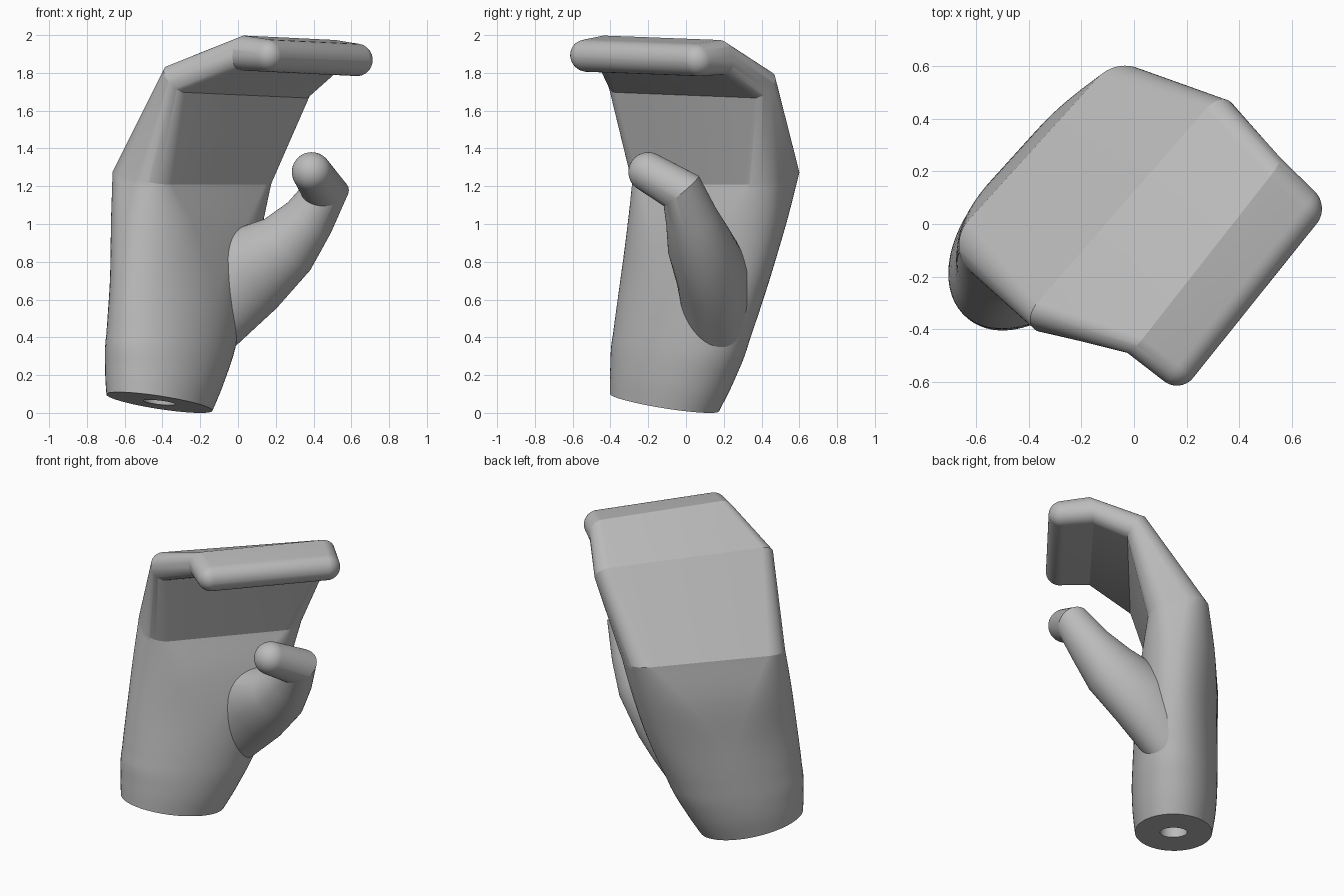
import bpy, bmesh
from math import sin, cos, pi, radians, copysign
from mathutils import Vector

cube = bpy.data.objects.get("Cube")
if cube:
    bpy.data.objects.remove(cube)

mat = bpy.data.materials.new("plain grey")
mat.use_nodes = True
GREY = (0.5, 0.5, 0.5, 1)
mat.diffuse_color = GREY
mat.node_tree.nodes["Principled BSDF"].inputs["Base Color"].default_value = GREY

N = 64
ANGLES = [2 * pi * (i + 0.5) / N for i in range(N)]
ACROSS = Vector((0.67, 0.74, 0))      # across the palm, towards the thumb
FORWARD = Vector((0.74, -0.67, 0))    # the way the palm faces
UP = Vector((0, 0, 1))


def loft(name, rings):
    """Skin a list of equal rings and close both ends."""
    bm = bmesh.new()
    rows = [[bm.verts.new(p) for p in ring] for ring in rings]
    for lo, hi in zip(rows, rows[1:]):
        for i in range(N):
            j = (i + 1) % N
            bm.faces.new((lo[i], lo[j], hi[j], hi[i]))
    bm.faces.new(rows[0])
    bm.faces.new(rows[-1])
    bmesh.ops.recalc_face_normals(bm, faces=bm.faces)
    mesh = bpy.data.meshes.new(name)
    bm.to_mesh(mesh)
    bm.free()
    mesh.materials.append(mat)
    ob = bpy.data.objects.new(name, mesh)
    bpy.context.collection.objects.link(ob)
    bpy.ops.object.select_all(action='DESELECT')
    ob.select_set(True)
    bpy.context.view_layer.objects.active = ob
    bpy.ops.object.shade_smooth_by_angle(angle=radians(18))


def section(u, f, z, a, b, rx, ry, tilt, slope, yaw):
    """Rounded rectangle: centre, half sizes, corner radii and leanings."""
    ring = []
    t = radians(tilt)
    for ang in ANGLES:
        c, s = cos(ang), sin(ang)
        x = copysign(a - rx, c) + rx * c
        y = copysign(b - ry, s) + ry * s
        ring.append(ACROSS * (u + x) + FORWARD * (f + y * cos(t) + yaw * x)
                    + UP * (z + y * sin(t) + slope * x))
    return ring


def spline(keys, steps):
    """Smooth in-between values for a list of key tuples."""
    out = []
    for i in range(len(keys) - 1):
        p0, p1 = keys[max(i - 1, 0)], keys[i]
        p2, p3 = keys[i + 1], keys[min(i + 2, len(keys) - 1)]
        for k in range(steps):
            t = k / steps
            out.append([b + 0.5 * t * (c - a + t * (2 * a - 5 * b + 4 * c - d
                        + t * (3 * (b - c) + d - a)))
                        for a, b, c, d in zip(p0, p1, p2, p3)])
    return out + [list(keys[-1])]


# Palm, from the slanted wrist cut up to the knuckles
palm = spline([
    (-.365, -.232, .055, .325, .24, .325, .24, 0, -.17, 0),
    (-.315, -.238, .2, .375, .26, .375, .26, 0, -.1, 0),
    (-.255, -.244, .4, .425, .265, .425, .265, 0, -.05, 0),
    (-.17, -.257, .7, .475, .255, .45, .25, 0, 0, 0),
    (-.1, -.277, 1.0, .5, .235, .32, .22, -5, 0, 0),
    (-.047, -.287, 1.245, .505, .192, .14, .14, -11, 0, 0)], 6)

# Peg hole in the wrist, rising from the cut
hole = [section(-.365, -.232, z, .085, .085, .085, .085, 0, -.17, 0)
        for z in (.4, .055)]

# Joined fingers, bending flat at each joint
fingers = [(.02, -.025, 1.752, .57, .09, .085, .085, -51, -.03, -.02),
           (.09, .275, 1.894, .47, .093, .085, .085, -99, -.03, -.07)]
R = .086
for k in range(9):
    t = pi / 2 * k / 8.2
    r = R * cos(t)
    fingers.append((.093, .45 + R * sin(t), 1.88 - .1 * R * sin(t),
                    .46 - R + r, r, r, r, -97, -.03, -.06))

loft("hand", hole + [section(*s) for s in palm + fingers])


def tube(name, path, radii):
    """Sweep an oval along a path with mitred bends and a round end."""
    pts = [Vector(p) for p in path]
    rings = []
    side = Vector((0, 1, 0))
    for i, (p, (wide, deep)) in enumerate(zip(pts, radii)):
        d_in = (p - pts[i - 1] if i else pts[1] - p).normalized()
        d_out = (pts[i + 1] - p).normalized() if i + 1 < len(pts) else d_in
        n = (d_in + d_out).normalized()
        # carry the frame round the bend so that rings do not twist
        side = (side - d_in * side.dot(d_in)).normalized()
        other = d_in.cross(side)
        ring = []
        for ang in ANGLES:
            o = side * cos(ang) * wide + other * sin(ang) * deep
            ring.append(p + o - d_in * (o.dot(n) / d_in.dot(n)))
        rings.append(ring)
        side = d_in.rotation_difference(d_out) @ side
    end = rings[-1]
    for k in range(1, 11):
        t = pi / 2 * k / 10.2
        rings.append([pts[-1] + (q - pts[-1]) * cos(t) + d_in * wide * sin(t)
                      for q in end])
    loft(name, rings)


# Thumb, with a root sunk in the palm and a bent tip
tube("thumb",
     [(-.22, .17, .46), (-.08, .155, .61), (.04, .135, .745), (.26, .075, .89),
      (.375, .03, 1.03), (.46, -.025, 1.175), (.39, -.2, 1.275)],
     [(.165, .22), (.185, .235), (.19, .25), (.175, .18),
      (.14, .14), (.115, .115), (.105, .105)])
